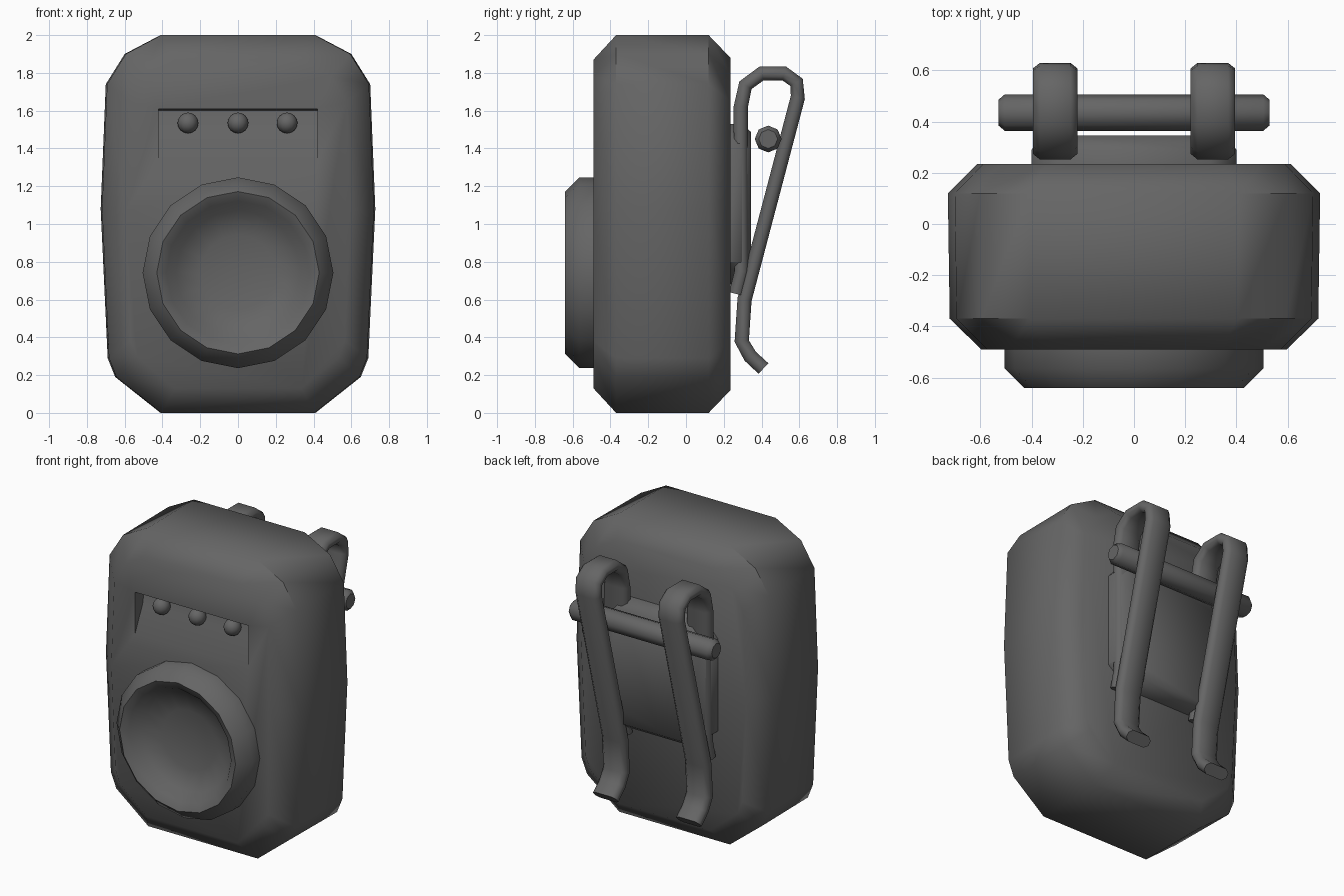
import bpy, bmesh, math
from mathutils import Vector

cube = bpy.data.objects.get("Cube")
if cube:
    bpy.data.objects.remove(cube, do_unlink=True)

grey = bpy.data.materials.new("dark grey")
grey.use_nodes = True
grey.diffuse_color = (0.13, 0.13, 0.13, 1)
grey.node_tree.nodes["Principled BSDF"].inputs["Base Color"].default_value = (0.13, 0.13, 0.13, 1)


def finish(obj, angle=50):
    bpy.ops.object.select_all(action='DESELECT')
    obj.select_set(True)
    bpy.context.view_layer.objects.active = obj
    bpy.ops.object.shade_smooth_by_angle(angle=math.radians(angle))


def loft(name, rings, angle=50):
    """Skin a list of closed rings of points and cap both ends."""
    bm = bmesh.new()
    loops = [[bm.verts.new(p) for p in ring] for ring in rings]
    for a, b in zip(loops, loops[1:]):
        n = len(a)
        for i in range(n):
            bm.faces.new((a[i], a[(i + 1) % n], b[(i + 1) % n], b[i]))
    bm.faces.new(loops[0])
    bm.faces.new(loops[-1])
    bmesh.ops.recalc_face_normals(bm, faces=bm.faces)
    mesh = bpy.data.meshes.new(name)
    bm.to_mesh(mesh)
    bm.free()
    mesh.materials.append(grey)
    obj = bpy.data.objects.new(name, mesh)
    bpy.context.collection.objects.link(obj)
    finish(obj, angle)
    return obj


def circle(r, n):
    return [(r * math.cos(math.tau * i / n), r * math.sin(math.tau * i / n)) for i in range(n)]


# Body: rounded outline, narrowed at front and back
half = [(0.41, 2), (0.6, 1.9), (0.7, 1.74), (0.727, 1.08), (0.69, 0.29), (0.65, 0.19), (0.41, 0)]
outline = half + [(-x, z) for x, z in reversed(half)]
steps = [(-0.49, 0.82, 0.87), (-0.37, 0.99, 1), (0.12, 1, 1), (0.235, 0.84, 0.88)]
body = loft("body", [[(x * sx, y, 1 + (z - 1) * sz) for x, z in outline] for y, sx, sz in steps])

# Wedge-shaped recess above the dial
wedge = [(-0.6, 1.62), (-0.39, 1.6), (-0.41, 1.5), (-0.491, 1.33), (-0.6, 1.33)]
cutter = loft("recess_cutter", [[(x, y, z) for y, z in wedge] for x in (-0.42, 0.42)])
cut = body.modifiers.new("recess", 'BOOLEAN')
cut.operation = 'DIFFERENCE'
cut.solver = 'EXACT'
cut.object = cutter
bpy.context.view_layer.objects.active = body
bpy.ops.object.modifier_apply(modifier=cut.name)
bpy.data.objects.remove(cutter, do_unlink=True)
finish(body)

# Three indicator beads
for i, x in enumerate((-0.265, 0, 0.26)):
    bpy.ops.mesh.primitive_uv_sphere_add(segments=12, ring_count=8, radius=0.055,
                                         location=(x, -0.43, 1.535))
    bead = bpy.context.object
    bead.name = f"indicator_{i + 1}"
    bead.data.materials.append(grey)
    finish(bead, 60)

# Round dished dial
dish = [(0.505, -0.45), (0.505, -0.565), (0.43, -0.64), (0.38, -0.615),
        (0.33, -0.55), (0.2, -0.515), (0.05, -0.505)]
loft("dial", [[(u, y, 0.742 + v) for u, v in circle(r, 16)] for r, y in dish], 70)

# Back mounting plate with clipped corners
plate = [(0.4, 1.42), (0.3, 1.53), (-0.3, 1.53), (-0.4, 1.42),
         (-0.4, 0.8), (-0.25, 0.68), (0.25, 0.68), (0.4, 0.8)]
loft("mounting_plate", [[(x * s, y, 1.1 + (z - 1.1) * s) for x, z in plate]
                        for y, s in ((0.2, 1), (0.29, 1), (0.345, 0.9))])

# Two spring clips: flattened bar swept along a hooked path
path = [Vector(p) for p in [(0.265, 0.63), (0.295, 0.75), (0.29, 1.62), (0.315, 1.735), (0.4, 1.797),
                            (0.52, 1.797), (0.585, 1.75), (0.592, 1.67), (0.31, 0.6),
                            (0.295, 0.38), (0.34, 0.3), (0.41, 0.235)]]
section = [(0.087, 0.016), (0.06, 0.038), (-0.06, 0.038), (-0.087, 0.016),
           (-0.087, -0.016), (-0.06, -0.038), (0.06, -0.038), (0.087, -0.016)]
for side, cx in (("left", 0.308), ("right", -0.308)):
    rings = []
    for i, p in enumerate(path):
        t = (path[min(i + 1, len(path) - 1)] - path[max(i - 1, 0)]).normalized()
        n = Vector((-t.y, t.x))
        rings.append([(cx + u, p.x + n.x * v, p.y + n.y * v) for u, v in section])
    loft(f"{side}_clip", rings, 60)

# Cross rod through the clips
loft("cross_rod", [[(x, 0.435 + u, 1.45 + v) for u, v in circle(r, 8)]
                   for x, r in ((-0.53, 0.05), (-0.505, 0.071), (0.505, 0.071), (0.53, 0.05))])
